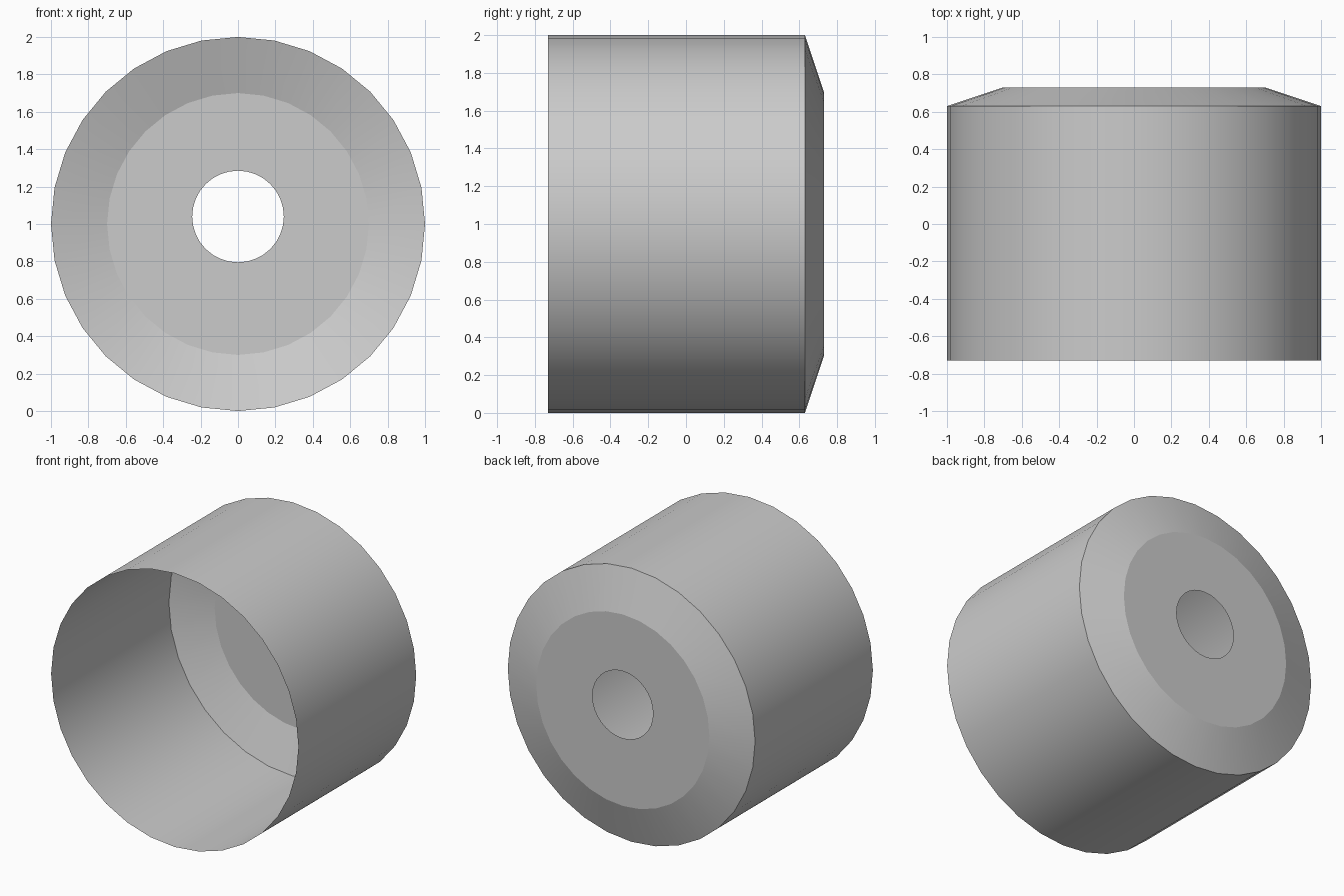
import bpy, bmesh, math

if "Cube" in bpy.data.objects:
    bpy.data.objects.remove(bpy.data.objects["Cube"])

SIDES = 32
# (y, radius, centre height) from the open front rim to the hole in the back
RINGS = [(-0.73, 1.0, 1.0), (0.63, 1.0, 1.0), (0.73, 0.7, 1.0), (0.73, 0.245, 1.04)]


def ring(bm, y, radius, cz):
    angles = [2 * math.pi * i / SIDES for i in range(SIDES)]
    return [bm.verts.new((radius * math.sin(a), y, cz + radius * math.cos(a))) for a in angles]


# Thin open shell: barrel, chamfer and flat back plate with an off-centre hole
bm = bmesh.new()
rings = [ring(bm, *r) for r in RINGS]
for n, (a, b) in enumerate(zip(rings, rings[1:])):
    for i in range(SIDES):
        j = (i + 1) % SIDES
        face = bm.faces.new((a[i], b[i], b[j], a[j]))
        face.smooth = n < 2
bm.normal_update()

# Normals point out of the shell
if sum(f.normal.y for f in bm.faces) < 0:
    bmesh.ops.reverse_faces(bm, faces=bm.faces[:])

# Crisp edges around the chamfer
for r in rings[1:3]:
    for i in range(SIDES):
        bm.edges.get((r[i], r[(i + 1) % SIDES])).smooth = False

mesh = bpy.data.meshes.new("open_barrel_housing")
bm.to_mesh(mesh)
bm.free()
housing = bpy.data.objects.new("open_barrel_housing", mesh)
bpy.context.collection.objects.link(housing)
